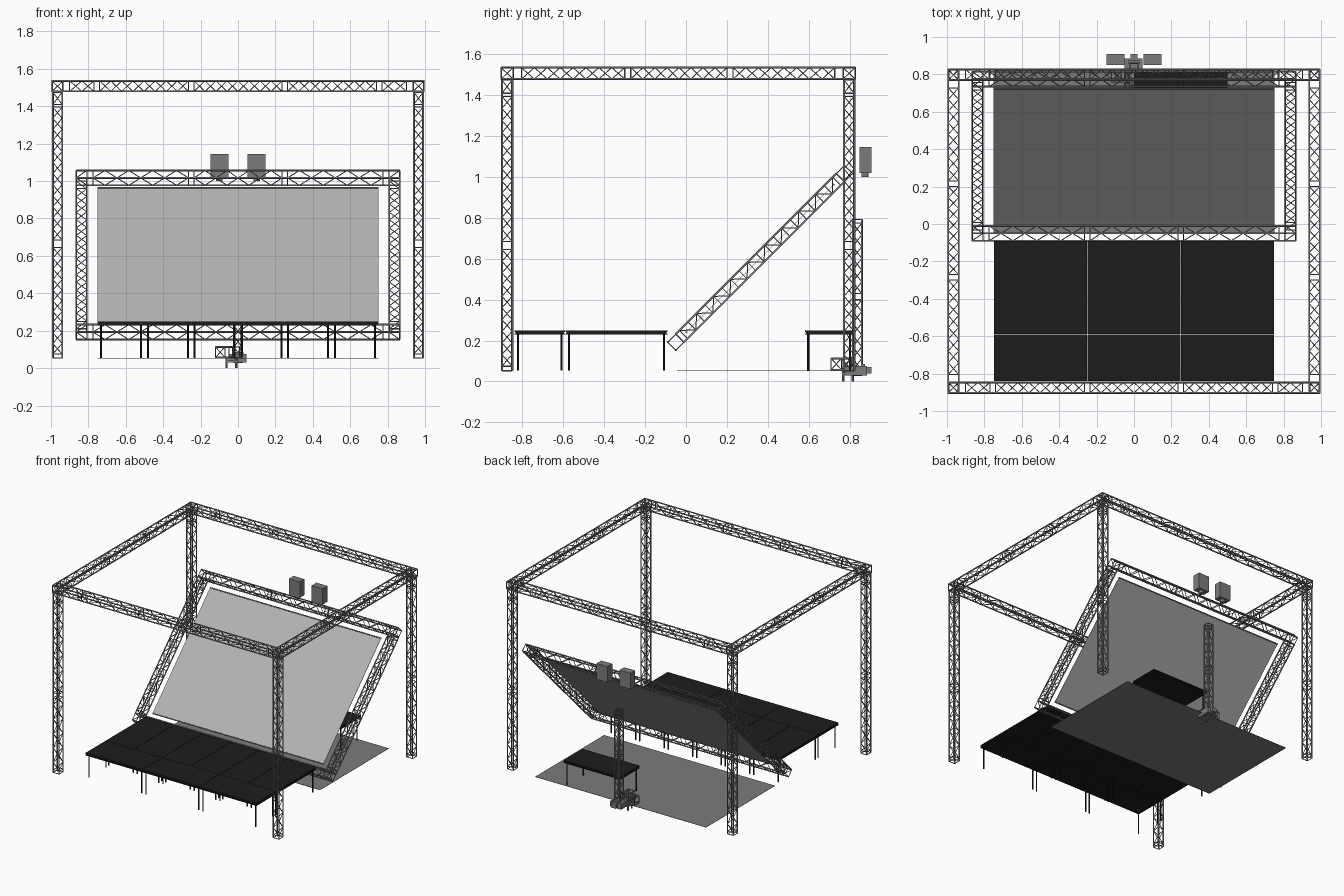
import bpy, bmesh, math
from mathutils import Vector as V

if "Cube" in bpy.data.objects:
    bpy.data.objects.remove(bpy.data.objects["Cube"])


def material(name, c):
    m = bpy.data.materials.new(name)
    m.diffuse_color = (c, c, c, 1)
    m.use_nodes = True
    m.node_tree.nodes["Principled BSDF"].inputs["Base Color"].default_value = m.diffuse_color
    return m


METAL = material("dark_metal", 0.22)
BLACK = material("stage_black", 0.012)
SHEET = material("screen_grey", 0.45)
CASE = material("case_grey", 0.2)
FLOOR = material("floor_grey", 0.2)


def finish(name, bm, mat, smooth=False):
    bmesh.ops.recalc_face_normals(bm, faces=bm.faces[:])
    me = bpy.data.meshes.new(name)
    bm.to_mesh(me)
    bm.free()
    me.materials.append(mat)
    if smooth:
        for p in me.polygons:
            p.use_smooth = len(p.vertices) == 4
    ob = bpy.data.objects.new(name, me)
    bpy.context.collection.objects.link(ob)
    return ob


def tube(bm, a, b, r, sides=6):
    d = (b - a).normalized()
    u = d.orthogonal().normalized()
    w = d.cross(u)
    rings = []
    for p in (a, b):
        rings.append([bm.verts.new(p + r * (u * math.cos(t) + w * math.sin(t)))
                      for t in (2 * math.pi * i / sides for i in range(sides))])
    for i in range(sides):
        j = (i + 1) % sides
        bm.faces.new((rings[0][i], rings[0][j], rings[1][j], rings[1][i]))
    bm.faces.new(rings[0][::-1])
    bm.faces.new(rings[1])


def add_box(bm, x0, x1, y0, y1, z0, z1):
    vs = bmesh.ops.create_cube(bm, size=1)["verts"]
    for v in vs:
        v.co = V(((x0 + x1) / 2 + v.co.x * (x1 - x0),
                  (y0 + y1) / 2 + v.co.y * (y1 - y0),
                  (z0 + z1) / 2 + v.co.z * (z1 - z0)))


def truss(name, origin, d, u, breaks, half=0.028, pitch=0.06, ladder=False):
    """Four-chord lattice beam along d, with end rings at every break."""
    bm = bmesh.new()
    o, d, u = V(origin), V(d).normalized(), V(u).normalized()
    w = d.cross(u)

    def P(t, a, b):
        return o + d * t + (u * a + w * b) * half

    for a in (-1, 1):
        for b in (-1, 1):
            tube(bm, P(breaks[0], a, b), P(breaks[-1], a, b), 0.005, 8)

    def ring(t):
        q = [P(t, a, b) for a, b in ((-1, -1), (1, -1), (1, 1), (-1, 1))]
        for i in range(4):
            tube(bm, q[i], q[(i + 1) % 4], 0.003)

    for t in breaks:
        ring(t)
    for t0, t1 in zip(breaks, breaks[1:]):
        if t1 - t0 < 0.045:
            continue
        n = max(1, round((t1 - t0) / pitch))
        for i in range(n):
            s0 = t0 + (t1 - t0) * i / n
            s1 = t0 + (t1 - t0) * (i + 1) / n
            for f in (-1, 1):
                s = (-1) ** i * f
                su = (-1) ** i if ladder else s
                tube(bm, P(s0, -su, f), P(s1, su, f), 0.0026, 5)
                sw = (-1) ** i if ladder else s
                tube(bm, P(s0, f, -sw), P(s1, f, sw), 0.0026, 5)
                if ladder and i:
                    tube(bm, P(s0, f, -1), P(s0, f, 1), 0.0026, 5)
    return finish(name, bm, METAL, True)


# Outer truss cube: columns and roof beams
XC, YF, YB, ZT = 0.965, -0.875, 0.798, 1.508
for sx, side in ((-1, "left"), (1, "right")):
    for y, end in ((YF, "front"), (YB, "back")):
        truss(f"column_{end}_{side}", (sx * XC, y, 0), (0, 0, 1), (1, 0, 0),
              [0.053, 0.075, 0.645, 0.685, 1.395, 1.41, 1.475], half=0.025)
    truss(f"roof_beam_{side}", (sx * XC, 0, ZT), (0, 1, 0), (1, 0, 0),
          [YF - 0.03, YF + 0.03, YF + 0.07, -0.3, -0.27, 0.2, 0.23, YB - 0.07, YB - 0.03, YB + 0.03])
for y, end in ((YF, "front"), (YB, "back")):
    truss(f"roof_beam_{end}", (0, y, ZT), (1, 0, 0), (0, 1, 0),
          [-0.995, -0.935, -0.9, -0.77, -0.74, -0.265, -0.235, 0.235, 0.265, 0.74, 0.77, 0.9, 0.935, 0.995])

# Tilted screen frame at 45 degrees
C = V((0, 0.3625, 0.605))
S = V((0, 1, 1)).normalized()
N = V((0, -1, 1)).normalized()
for s, end in ((-1, "lower"), (1, "upper")):
    truss(f"screen_frame_{end}", C + S * 0.583 * s, (1, 0, 0), S,
          [-0.865, -0.808, -0.775, -0.265, -0.235, 0.235, 0.265, 0.775, 0.808, 0.865])
    truss(f"screen_frame_side_{'left' if s < 0 else 'right'}", C + V((0.837 * s, 0, 0)), S, (1, 0, 0),
          [-0.556, -0.53, 0.53, 0.556], ladder=True)

# Reflective sheet with edge rods
bm = bmesh.new()
SC = V((0, 0.362, 0.602))
vs = bmesh.ops.create_cube(bm, size=1)["verts"]
for v in vs:
    v.co = SC + V((1.5 * v.co.x, 0, 0)) + S * (1.02 * v.co.y) + N * (0.003 * v.co.z)
finish("tilted_screen", bm, SHEET)
bm = bmesh.new()
for s in (-1, 1):
    p = SC + S * 0.51 * s
    tube(bm, p - V((0.75, 0, 0)), p + V((0.75, 0, 0)), 0.005, 8)
finish("screen_edge_rods", bm, METAL)

# Floor sheet under the screen
bm = bmesh.new()
add_box(bm, -0.75, 0.75, -0.045, 0.82, 0.051, 0.053)
finish("floor_sheet", bm, FLOOR)


# Stage modules: deck, grooved rim and four legs
def stage_module(name, x0, x1, y0, y1):
    bm = bmesh.new()
    g = 0.001
    add_box(bm, x0 + g, x1 - g, y0 + g, y1 - g, 0.241, 0.25)
    add_box(bm, x0 + 0.006, x1 - 0.006, y0 + 0.006, y1 - 0.006, 0.235, 0.242)
    add_box(bm, x0 + g, x1 - g, y0 + g, y1 - g, 0.229, 0.236)
    for x in (x0 + 0.018, x1 - 0.018):
        for y in (y0 + 0.018, y1 - 0.018):
            tube(bm, V((x, y, 0.053)), V((x, y, 0.23)), 0.005, 8)
    finish(name, bm, BLACK)


for i in range(3):
    stage_module(f"stage_front_{i}", -0.75 + i * 0.5, -0.25 + i * 0.5, -0.84, -0.59)
for i in range(6):
    stage_module(f"stage_rear_{i}", -0.75 + i * 0.25, -0.5 + i * 0.25, -0.59, -0.09)
stage_module("backstage_platform", 0, 0.5, 0.58, 0.82)

# Pair of projectors pointing down
for s, side in ((-1, "left"), (1, "right")):
    bm = bmesh.new()
    x = 0.1 * s
    add_box(bm, x - 0.048, x + 0.048, 0.849, 0.908, 1.02, 1.146)
    finish(f"projector_{side}", bm, CASE)
    bm = bmesh.new()
    tube(bm, V((x, 0.876, 1.0)), V((x, 0.876, 1.025)), 0.018, 16)
    finish(f"projector_lens_{side}", bm, CASE, True)

# Lift tower, carriage, stub truss and motor
truss("lift_tower", (0, 0.838, 0), (0, 0, 1), (1, 0, 0),
      [0.03, 0.055, 0.4, 0.43, 0.775, 0.793], half=0.022)
truss("tower_stub_x", (0, 0.79, 0.085), (1, 0, 0), (0, 1, 0), [-0.12, -0.07, -0.03], half=0.028)
truss("tower_stub_y", (-0.02, 0, 0.085), (0, 1, 0), (1, 0, 0), [0.71, 0.76, 0.81], half=0.028)
bm = bmesh.new()
add_box(bm, -0.05, 0.045, 0.775, 0.885, 0.03, 0.075)
add_box(bm, -0.02, 0.02, 0.885, 0.908, 0.038, 0.07)
add_box(bm, -0.03, 0.03, 0.855, 0.875, 0.03, 0.085)
finish("tower_motor", bm, CASE)
bm = bmesh.new()
for x in (-0.062, -0.01):
    for y in (0.77, 0.815):
        tube(bm, V((x, y, 0.0)), V((x, y, 0.06)), 0.006, 8)
add_box(bm, -0.068, -0.004, 0.764, 0.821, 0.03, 0.042)
finish("tower_feet", bm, METAL)
